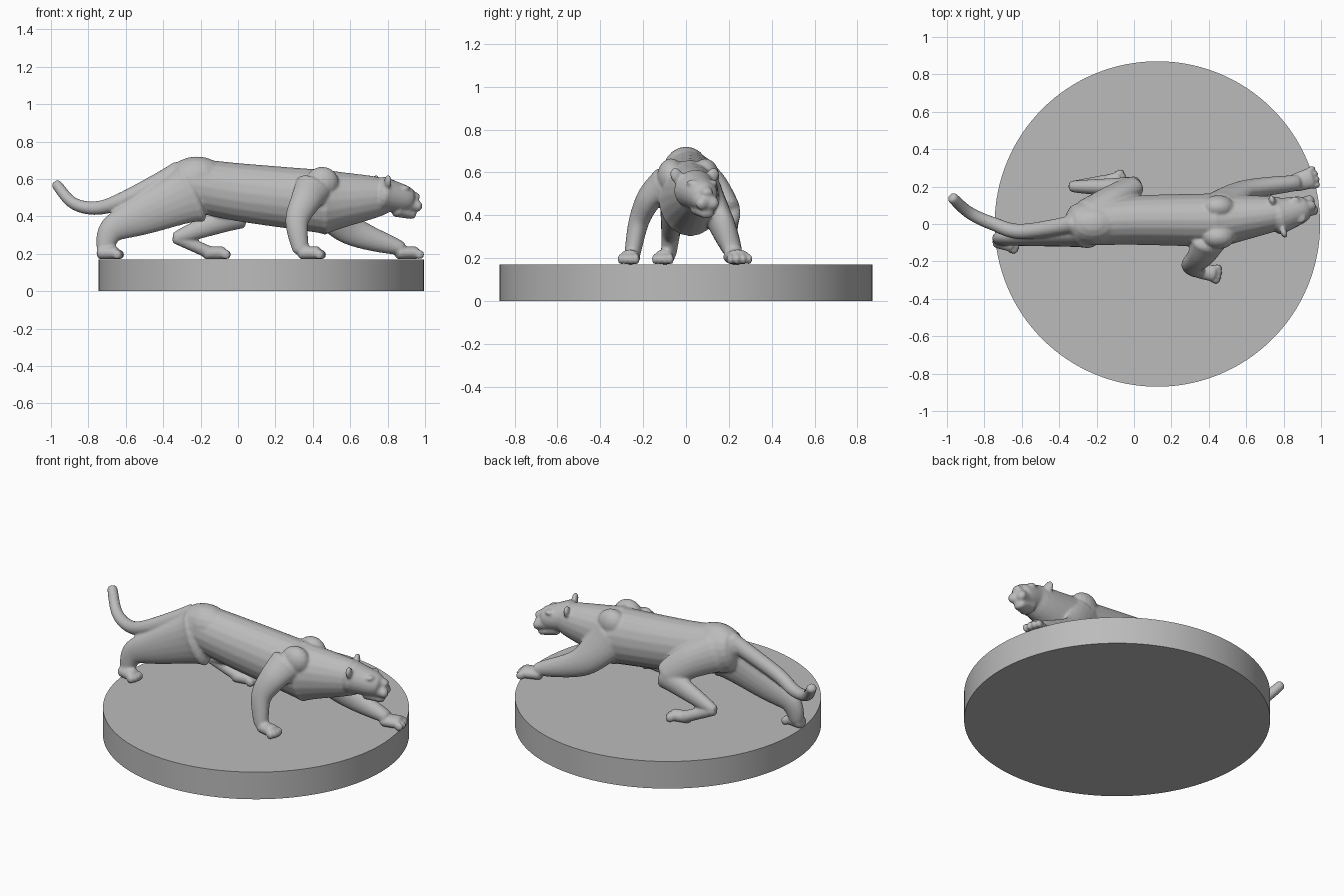
import bpy
import bmesh
import math
from mathutils import Vector, Matrix

cube = bpy.data.objects.get("Cube")
if cube:
    bpy.data.objects.remove(cube, do_unlink=True)

# One stone grey for the whole statue
grey = (.5, .5, .5, 1)
stone = bpy.data.materials.new("stone_grey")
stone.use_nodes = True
stone.diffuse_color = grey
for node in stone.node_tree.nodes:
    if node.type == 'BSDF_PRINCIPLED':
        node.inputs["Base Color"].default_value = grey

SIDES = 20
STEPS = 8
GROUND = .17
bm = bmesh.new()


def spline(before, a, b, after, t):
    """Smooth curve from a to b, leaning on the neighbouring points."""
    leave = (b - before) / 2
    arrive = (after - a) / 2
    ease = t * t * (3 - 2 * t)
    return a.lerp(b, ease) + leave * t * (1 - t) ** 2 - arrive * t * t * (1 - t)


def loft(*points, start, end, ease=1):
    """Round-ended tube through points; (width, height) radii taper from start to end."""
    joints = [Vector(p) for p in points]
    chain = [joints[0], *joints, joints[-1]]
    spans = len(joints) - 1
    last = spans * STEPS
    centres = [spline(*chain[i:i + 4], step / STEPS) for i in range(spans) for step in range(STEPS)]
    centres.append(joints[-1])
    rings = []

    def ring(i, bulge=0):
        tangent = (centres[min(i + 1, last)] - centres[max(i - 1, 0)]).normalized()
        side = (Vector((0, 1, 0)) - tangent * tangent.y).normalized()
        up = tangent.cross(side)
        radii = Vector(start).lerp(Vector(end), (i / last) ** ease)
        centre = centres[i] + tangent * math.sin(bulge) * min(radii) * .6
        radii *= math.cos(bulge)
        angles = [math.tau * k / SIDES for k in range(SIDES)]
        rings.append([bm.verts.new(centre + side * radii.x * math.cos(a) + up * radii.y * math.sin(a))
                      for a in angles])

    cap = [math.pi * k / 7 for k in range(1, 4)]
    for angle in reversed(cap):
        ring(0, -angle)
    for i in range(last + 1):
        ring(i)
    for angle in cap:
        ring(last, angle)
    for low, high in zip(rings, rings[1:]):
        for k in range(SIDES):
            bm.faces.new((low[k - 1], low[k], high[k], high[k - 1]))
    bm.faces.new(reversed(rings[0]))
    bm.faces.new(rings[-1])


def blob(centre, size, yaw=0, tilt=0):
    """Ellipsoid, tilted about x and then turned about z."""
    place = (Matrix.Translation(centre) @ Matrix.Rotation(yaw, 4, 'Z')
             @ Matrix.Rotation(tilt, 4, 'X') @ Matrix.Diagonal((*size, 1)))
    bmesh.ops.create_uvsphere(bm, u_segments=16, v_segments=10, radius=1, matrix=place)


def paw(heel, ball, width):
    """Foot pad on the plinth with four toes fanned across its front."""
    pad = .035
    height = GROUND + pad
    loft((*heel, height), (*ball, height), start=(width * .85, pad), end=(width, pad))
    way = (Vector(ball) - Vector(heel)).normalized()
    for spread in (-1, -1 / 3, 1 / 3, 1):
        across = Vector((-way.y, way.x)) * spread * width * .8
        toe = Vector(ball) + across + way * (.025 - .01 * abs(spread))
        blob((*toe, GROUND + .025), (.025, .016, .025), math.atan2(way.y, way.x))


# Trunk, rump and neck
loft((-.3, 0, .58), (0, .02, .53), (.45, .02, .48), start=(.11, .13), end=(.145, .17), ease=.7)
blob((-.22, 0, .6), (.16, .11, .12))
loft((.45, .02, .48), (.8, .06, .51), start=(.15, .18), end=(.08, .09))

# Shoulder blades
for side in (-.07, .09):
    blob((.45, side, .58), (.09, .065, .085))

# Skull, muzzle, nose bridge and chin
loft((.77, .04, .52), (.9, .08, .49), start=(.1, .095), end=(.07, .07))
loft((.87, .075, .47), (.945, .1, .46), start=(.06, .05), end=(.054, .04))
loft((.85, .065, .555), (.955, .1, .5), start=(.035, .03), end=(.027, .024))
loft((.85, .07, .435), (.935, .1, .41), start=(.055, .04), end=(.035, .025))

# Brows, whisker pads and ears, mirrored across the turned head
turn = math.radians(20)
for sign in (-1, 1):
    across = Vector((-math.sin(turn), math.cos(turn), 0)) * sign
    blob(Vector((.875, .075, .55)) + across * .047, (.03, .028, .016), turn)
    blob(Vector((.95, .1, .455)) + across * .027, (.026, .03, .03), turn)
    blob(Vector((.77, .04, .585)) + across * .09, (.018, .03, .038), turn, -turn * sign)

# Right front leg, planted
loft((.4, -.1, .55), (.36, -.17, .48), (.315, -.22, .37), (.335, -.25, .22),
     start=(.07, .1), end=(.037, .043))
paw(heel=(.34, -.25), ball=(.425, -.265), width=.045)

# Left front leg, reaching forward
loft((.45, .1, .5), (.6, .18, .33), (.87, .22, .23), start=(.07, .13), end=(.042, .037))
paw(heel=(.86, .22), ball=(.945, .245), width=.057)

# Right hind leg, stretched back
loft((-.25, -.05, .52), (-.5, -.06, .41), (-.67, -.07, .33), (-.715, -.08, .22),
     start=(.08, .165), end=(.035, .042), ease=.7)
paw(heel=(-.735, -.09), ball=(-.655, -.105), width=.045)

# Left hind leg, folded: thigh, shin and foot
hock = (-.33, .2, .285)
loft((-.24, .06, .57), (-.12, .135, .51), (-.01, .195, .42), start=(.08, .12), end=(.06, .08))
loft((0, .195, .41), hock, start=(.06, .08), end=(.03, .033))
loft(hock, (-.16, .225, .21), start=(.03, .033), end=(.038, .034))
paw(heel=(-.17, .22), ball=(-.085, .238), width=.042)

# Tail
loft((-.32, 0, .64), (-.6, -.04, .495), (-.75, 0, .445), (-.88, .06, .47), (-.97, .14, .57),
     start=(.05, .055), end=(.03, .028), ease=.6)

# Weld all parts into one sculpted skin
mesh = bpy.data.meshes.new("prowling_cat")
bmesh.ops.recalc_face_normals(bm, faces=bm.faces)
bm.to_mesh(mesh)
bm.free()
mesh.materials.append(stone)
cat = bpy.data.objects.new("prowling_cat", mesh)
bpy.context.collection.objects.link(cat)
weld = cat.modifiers.new("weld", 'REMESH')
weld.mode = 'VOXEL'
weld.voxel_size = .008
weld.use_smooth_shade = True
soften = cat.modifiers.new("soften", 'SMOOTH')
soften.iterations = 4

# Round plinth
bpy.ops.mesh.primitive_cylinder_add(vertices=128, radius=.87, depth=GROUND, location=(.125, 0, GROUND / 2))
plinth = bpy.context.object
plinth.name = "round_plinth"
plinth.data.materials.append(stone)
bpy.ops.object.shade_smooth_by_angle()
